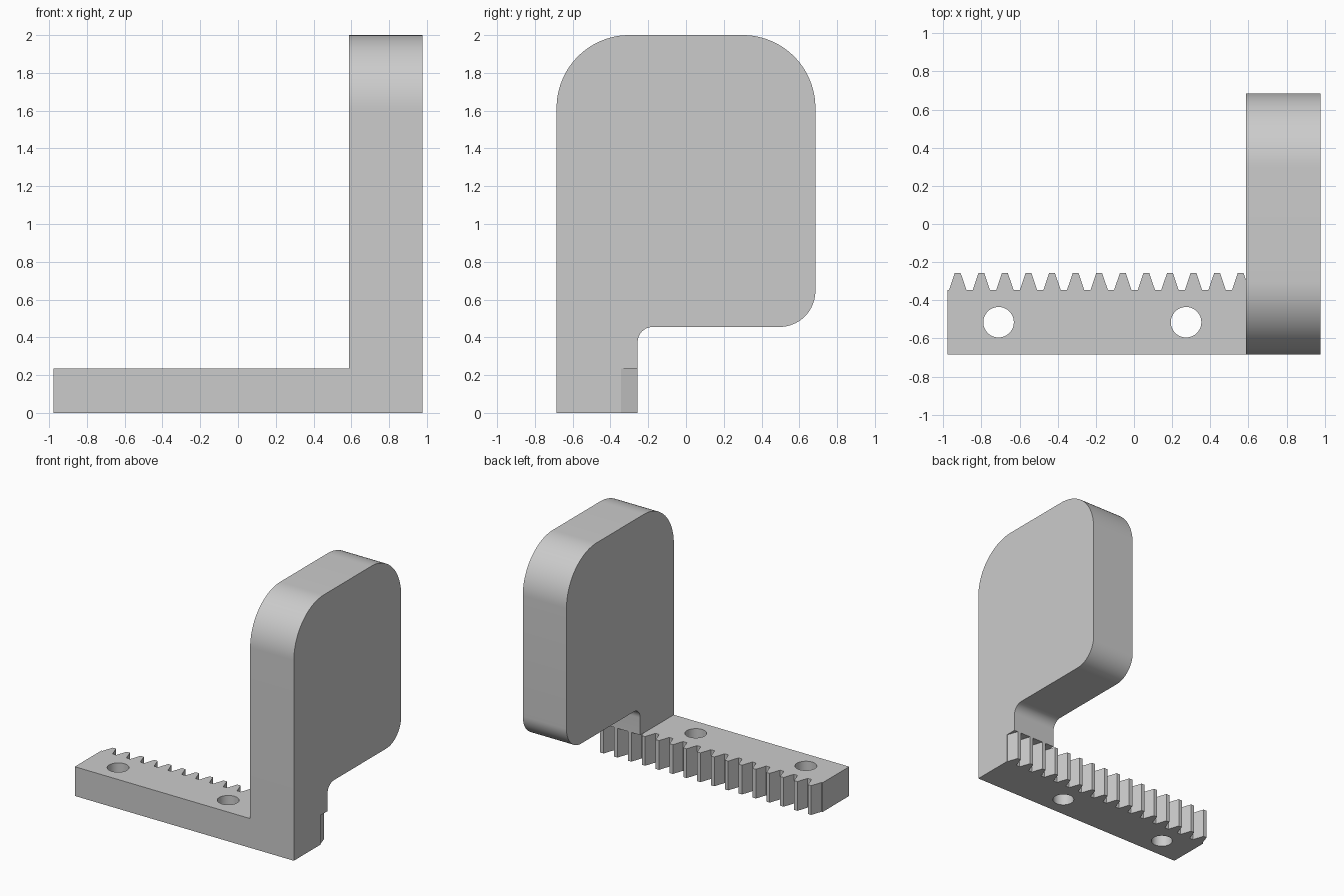
import bpy, bmesh
from math import radians, sin, cos
from mathutils import Matrix, Vector

cube = bpy.data.objects.get("Cube")
if cube:
    bpy.data.objects.remove(cube, do_unlink=True)

grey = bpy.data.materials.new("light grey")
grey.use_nodes = True
colour = (0.6, 0.6, 0.6, 1)
grey.diffuse_color = colour
grey.node_tree.nodes["Principled BSDF"].inputs["Base Color"].default_value = colour


def arc(cx, cy, r, start, end, steps=16):
    """Points of a circular arc, angles in degrees."""
    angles = [radians(start + (end - start) * i / steps) for i in range(steps + 1)]
    return [(cx + r * cos(a), cy + r * sin(a)) for a in angles]


def prism(name, outline, depth, place):
    """Extrude a 2D outline; place() maps (u, v, distance) to a 3D point."""
    bm = bmesh.new()
    face = bm.faces.new([bm.verts.new(place(u, v, 0)) for u, v in outline])
    ext = bmesh.ops.extrude_face_region(bm, geom=[face])
    shift = Vector(place(0, 0, depth)) - Vector(place(0, 0, 0))
    moved = [g for g in ext["geom"] if isinstance(g, bmesh.types.BMVert)]
    bmesh.ops.translate(bm, verts=moved, vec=shift)
    bmesh.ops.recalc_face_normals(bm, faces=bm.faces)
    mesh = bpy.data.meshes.new(name)
    bm.to_mesh(mesh)
    bm.free()
    mesh.materials.append(grey)
    obj = bpy.data.objects.new(name, mesh)
    bpy.context.collection.objects.link(obj)
    return obj


def combine(target, tool, operation):
    """Apply a boolean and discard the tool object."""
    mod = target.modifiers.new("combine", "BOOLEAN")
    mod.operation, mod.object, mod.solver = operation, tool, "EXACT"
    bpy.context.view_layer.objects.active = target
    bpy.ops.object.modifier_apply(modifier=mod.name)
    bpy.data.objects.remove(tool, do_unlink=True)


END, FRONT, ROOT, TIP, RACK_TOP = 0.978, -0.685, -0.345, -0.256, 0.236
PLATE_X, PLATE_TOP, PLATE_BOTTOM = 0.588, 2.0, 0.455

# Toothed rack, outlined in plan
pitch, first = 0.1236, -0.924
outline = [(END, ROOT), (END, FRONT), (-END, FRONT), (-END, ROOT)]
for i in range(16):
    x = first + i * pitch
    outline += [(x - 0.045, ROOT), (x - 0.015, TIP), (x + 0.015, TIP), (x + 0.045, ROOT)]
rack = prism("toothed_rack_and_plate", outline, RACK_TOP, lambda u, v, d: (u, v, d))

# Screw holes through the rack
for x in (-0.71, 0.273):
    hole = prism("hole_cutter", arc(x, -0.515, 0.08, 0, 352.5, 47), 0.5,
                 lambda u, v, d: (u, v, d - 0.1))
    combine(rack, hole, "DIFFERENCE")

# Upright rounded plate standing on the rack, outlined from the side
R, r, f = 0.385, 0.19, 0.08
side = [(FRONT, RACK_TOP), (TIP, RACK_TOP)]
side += arc(TIP + f, PLATE_BOTTOM - f, f, 180, 90, 12)
side += arc(-FRONT - r, PLATE_BOTTOM + r, r, -90, 0)
side += arc(-FRONT - R, PLATE_TOP - R, R, 0, 90, 24)
side += arc(FRONT + R, PLATE_TOP - R, R, 90, 180, 24)
plate = prism("upright_plate", side, END - PLATE_X, lambda u, v, d: (PLATE_X + d, u, v))
combine(rack, plate, "UNION")

# Smooth curves, crisp edges
bpy.ops.object.select_all(action="DESELECT")
rack.select_set(True)
bpy.context.view_layer.objects.active = rack
bpy.ops.object.shade_smooth_by_angle(angle=radians(30))
